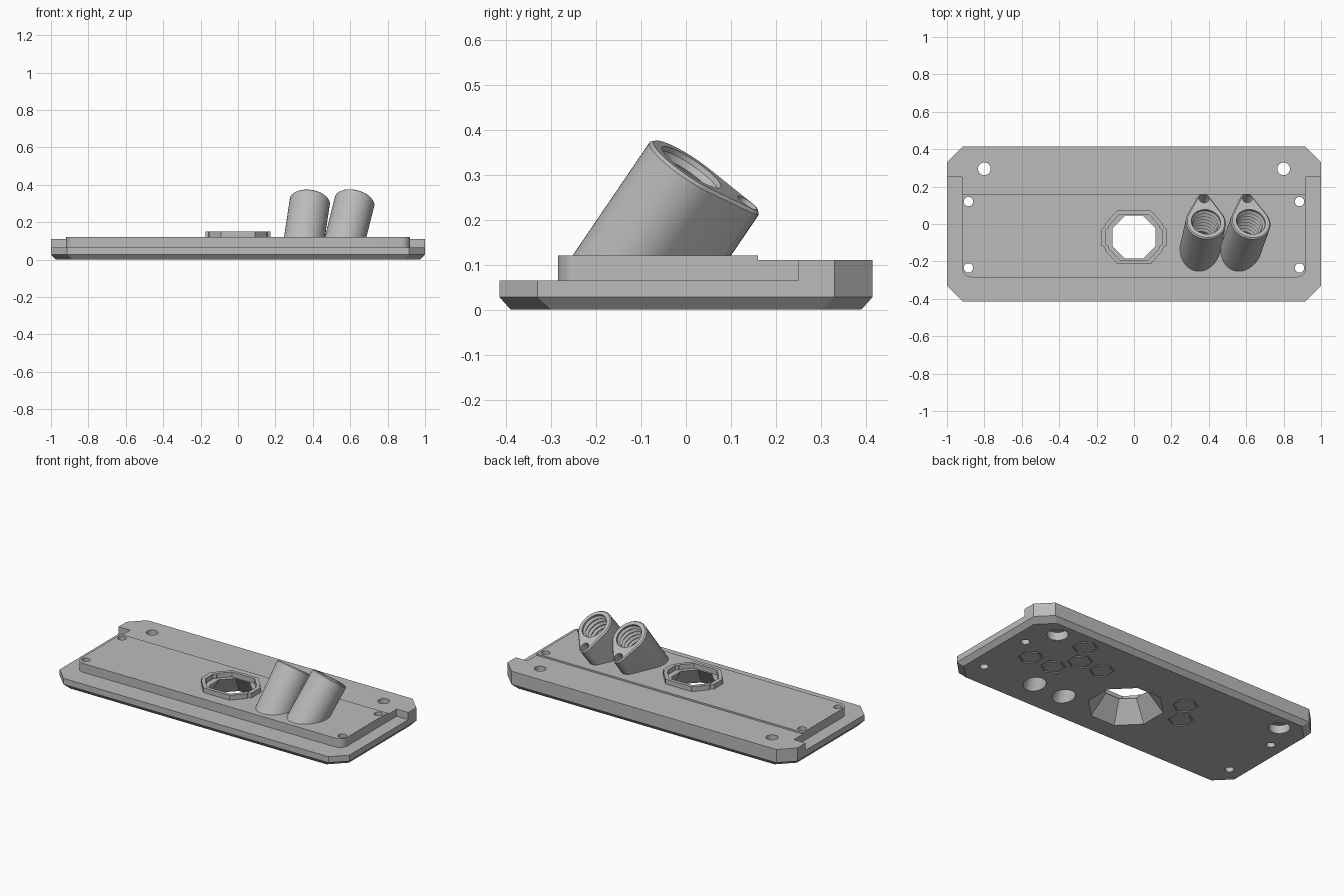
import bpy, bmesh, math
from mathutils import Vector, Matrix

if "Cube" in bpy.data.objects:
    bpy.data.objects.remove(bpy.data.objects["Cube"])

grey = bpy.data.materials.new("plain grey")
grey.use_nodes = True
COLOUR = (0.5, 0.5, 0.5, 1)
grey.diffuse_color = COLOUR
grey.node_tree.nodes["Principled BSDF"].inputs["Base Color"].default_value = COLOUR


def loft(name, rings, hollow=False):
    """Skin a stack of equal-length rings; hollow joins the last ring to the first."""
    bm = bmesh.new()
    loops = [[bm.verts.new(p) for p in ring] for ring in rings]
    n = len(loops[0])
    pairs = list(zip(loops, loops[1:]))
    if hollow:
        pairs.append((loops[-1], loops[0]))
    else:
        bm.faces.new(loops[0])
        bm.faces.new(loops[-1])
    for a, b in pairs:
        for i in range(n):
            j = (i + 1) % n
            bm.faces.new((a[i], a[j], b[j], b[i]))
    bmesh.ops.recalc_face_normals(bm, faces=bm.faces)
    mesh = bpy.data.meshes.new(name)
    bm.to_mesh(mesh)
    bm.free()
    mesh.materials.append(grey)
    obj = bpy.data.objects.new(name, mesh)
    bpy.context.collection.objects.link(obj)
    return obj


def at(points, z):
    return [(x, y, z) for x, y in points]


def ngon(n, r, cx=0, cy=0, turn=0):
    return [(cx + r * math.cos(turn + math.tau * i / n),
             cy + r * math.sin(turn + math.tau * i / n)) for i in range(n)]


def octagon(hx, hy, c):
    q = [(hx, hy - c), (hx - c, hy)]
    return (q + [(-x, y) for x, y in q[::-1]] + [(-x, -y) for x, y in q]
            + [(x, -y) for x, y in q[::-1]])


def combine(target, other, operation):
    mod = target.modifiers.new("join", "BOOLEAN")
    mod.operation = operation
    mod.solver = "EXACT"
    mod.object = other
    bpy.context.view_layer.objects.active = target
    bpy.ops.object.modifier_apply(modifier=mod.name)
    bpy.data.objects.remove(other)


def cut(target, *rings, hollow=False):
    combine(target, loft("cutter", rings, hollow), "DIFFERENCE")


# Base plate with chamfered corners and a bevelled underside
plate = loft("cover_plate", [at(octagon(0.975, 0.39, 0.09), 0),
                             at(octagon(1, 0.415, 0.085), 0.028),
                             at(octagon(1, 0.415, 0.085), 0.12)])

# Lower strip along the back
strip = [(-1.2, 0.16), (1.2, 0.16), (1.2, 0.6), (-1.2, 0.6)]
cut(plate, at(strip, 0.11), at(strip, 0.2))

# Ledge around the front and ends, leaving a deck with rounded front corners
R = 0.05
arc = [(0.87 + R * math.cos(a), -0.235 - R * math.sin(a))
       for a in [math.pi / 2 * i / 8 for i in range(9)]]
half = [(1.2, -0.6), (1.2, 0.25), (0.92, 0.25)] + arc
ledge = half + [(-x, y) for x, y in half[::-1]]
cut(plate, at(ledge, 0.065), at(ledge, 0.2))

# Collar around the central opening, with a small tab on each side
CY = -0.07


def collar_outline(quarter):
    right = quarter[::-1] + [(x, -y) for x, y in quarter]
    return [(x, y + CY) for x, y in right + [(-x, -y) for x, y in right]]


outer = collar_outline([(0.175, 0.045), (0.157, 0.055), (0.155, 0.07), (0.09, 0.143)])
inner = collar_outline([(0.15, 0.04), (0.135, 0.05), (0.133, 0.062), (0.078, 0.122)])
collar = loft("opening_collar", [at(inner, 0.10), at(outer, 0.10),
                                 at(outer, 0.15), at(inner, 0.15)], hollow=True)
combine(plate, collar, "UNION")

# Opening that flares towards the underside
k = 1 / math.cos(math.pi / 8)
cut(plate, at(ngon(8, 0.214 * k, 0, CY, math.pi / 8), -0.02),
    at(ngon(8, 0.113 * k, 0, CY, math.pi / 8), 0.123))

# Leaning threaded sockets: face centre, lean direction, lug direction
SOCKETS = [((0.385, 0.012, 0.317), (0.15, 0.68, 1), -0.08),
           ((0.625, 0.012, 0.317), (0.25, 0.68, 1), -0.14)]
BIG, SMALL, REACH = 0.108, 0.036, 0.148


def teardrop(inset=0):
    phi = math.acos((BIG - SMALL) / REACH)
    b, s = BIG - inset, SMALL - inset
    pts = []
    for i in range(41):
        a = phi + (math.tau - 2 * phi) * i / 40
        pts.append((b * math.cos(a), b * math.sin(a)))
    for i in range(13):
        a = -phi + 2 * phi * i / 12
        pts.append((REACH + s * math.cos(a), s * math.sin(a)))
    return pts


frames = []
for centre, lean, roll in SOCKETS:
    c, d = Vector(centre), Vector(lean).normalized()
    u = Vector((roll, 0.827, -0.561))
    u = (u - d * u.dot(d)).normalized()
    v = d.cross(u)

    def place(pts, t, c=c, d=d, u=u, v=v):
        return [c + u * p + v * q + d * t for p, q in pts]

    # The foot of the socket is trimmed level inside the plate
    side = place(teardrop(), -0.007)
    foot = [p - d * ((p.z - 0.09) / d.z) for p in side]
    socket = loft("socket", [foot, side, place(teardrop(0.007), 0)])
    combine(plate, socket, "UNION")
    frames.append(place)

for place in frames:
    # Threaded mouth, narrow passage, wider pocket below
    profile = [(0.03, 0.079)]
    for i in range(7):
        profile += [(-0.012 - 0.028 * i, 0.079), (-0.026 - 0.028 * i, 0.068)]
    profile += [(-0.215, 0.068), (-0.2151, 0.03), (-0.30, 0.03),
                (-0.3001, 0.062), (-0.5, 0.062)]
    cut(plate, *[place(ngon(32, r), t) for t, r in profile])
    # Screw hole in the lug
    cut(plate, place(ngon(24, 0.026, REACH), 0.03), place(ngon(24, 0.026, REACH), -0.1))

# Mounting holes, the large pair counterbored from below
for s in (-1, 1):
    cut(plate, at(ngon(32, 0.06, s * 0.8, 0.295), -0.05),
        at(ngon(32, 0.06, s * 0.8, 0.295), 0.05),
        at(ngon(32, 0.034, s * 0.8, 0.295), 0.0501),
        at(ngon(32, 0.034, s * 0.8, 0.295), 0.2))
    for y in (0.12, -0.235):
        hole = ngon(24, 0.025, s * 0.885, y)
        cut(plate, at(hole, -0.05), at(hole, 0.2))

# Hexagon outlines engraved in the underside
for x, y in [(0.75, 0.01), (0.59, 0.01), (0.51, 0.147), (0.352, 0.147), (0.588, 0.284),
             (-0.25, 0.147), (-0.33, 0.012)]:
    big, small = (ngon(6, r, x, y, math.pi / 6) for r in (0.073, 0.062))
    cut(plate, at(small, -0.02), at(big, -0.02), at(big, 0.006), at(small, 0.006), hollow=True)

# Smooth curved walls, keep edges crisp
bpy.ops.object.select_all(action="DESELECT")
plate.select_set(True)
bpy.context.view_layer.objects.active = plate
bpy.ops.object.shade_smooth_by_angle(angle=math.radians(25))
